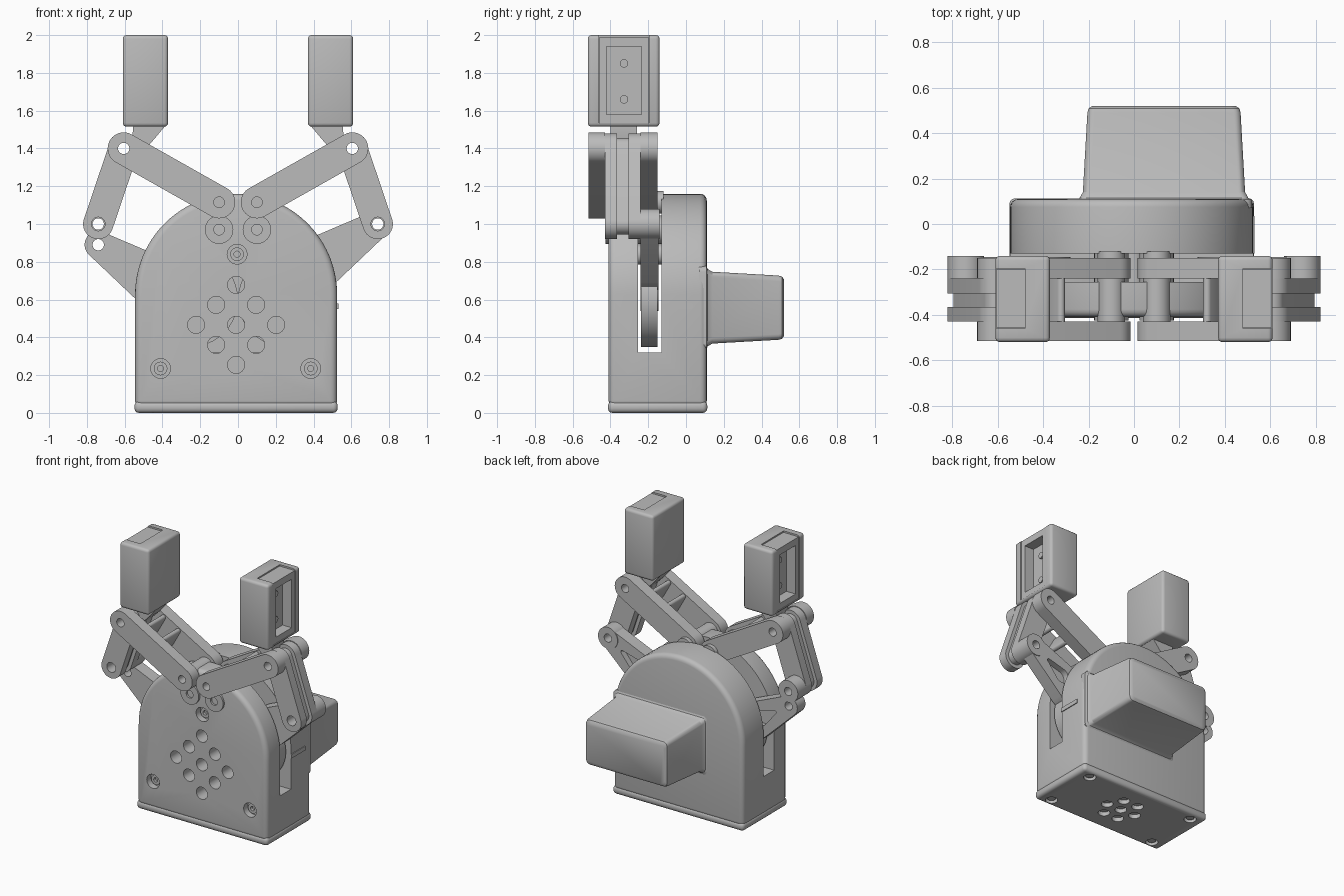
import bpy, bmesh, math
from mathutils import Matrix, Vector
from mathutils.geometry import convex_hull_2d

if "Cube" in bpy.data.objects:
    bpy.data.objects.remove(bpy.data.objects["Cube"], do_unlink=True)

grey = bpy.data.materials.new("plain_grey")
grey.use_nodes = True
grey.diffuse_color = (0.5, 0.5, 0.5, 1)
grey.node_tree.nodes["Principled BSDF"].inputs["Base Color"].default_value = (0.5, 0.5, 0.5, 1)


# ---------- helpers ----------
def finish(name, bm):
    bmesh.ops.recalc_face_normals(bm, faces=bm.faces)
    mesh = bpy.data.meshes.new(name)
    bm.to_mesh(mesh)
    bm.free()
    mesh.materials.append(grey)
    ob = bpy.data.objects.new(name, mesh)
    bpy.context.collection.objects.link(ob)
    return ob


def bake(ob):
    """Replace the mesh with its modified version."""
    bpy.context.view_layer.update()
    graph = bpy.context.evaluated_depsgraph_get()
    mesh = bpy.data.meshes.new_from_object(ob.evaluated_get(graph))
    ob.modifiers.clear()
    ob.data = mesh


def bevel(ob, width, segments=3):
    m = ob.modifiers.new("bevel", "BEVEL")
    m.width, m.segments = width, segments
    m.limit_method, m.angle_limit = "ANGLE", math.radians(40)
    bake(ob)
    return ob


def cut(ob, *cutters):
    for c in cutters:
        m = ob.modifiers.new("cut", "BOOLEAN")
        m.operation, m.solver, m.object = "DIFFERENCE", "EXACT", c
        bake(ob)
        bpy.data.objects.remove(c, do_unlink=True)
    return ob


def prism(name, outline, y0, y1):
    """Extrude an x-z outline along y."""
    bm = bmesh.new()
    a = [bm.verts.new((x, y0, z)) for x, z in outline]
    b = [bm.verts.new((x, y1, z)) for x, z in outline]
    bm.faces.new(a)
    bm.faces.new(b[::-1])
    for i in range(len(a)):
        j = (i + 1) % len(a)
        bm.faces.new((a[i], b[i], b[j], a[j]))
    return finish(name, bm)


def box(name, x0, x1, y0, y1, z0, z1):
    xa, xb = sorted((x0, x1))
    return prism(name, [(xa, z0), (xb, z0), (xb, z1), (xa, z1)], y0, y1)


def hull(circles, n=40):
    """Outline wrapped round circles given as (x, z, radius)."""
    pts = [(x + r * math.cos(k * math.tau / n), z + r * math.sin(k * math.tau / n))
           for x, z, r in circles for k in range(n)]
    return [pts[i] for i in convex_hull_2d(pts)]


def disc(name, x, z, r, y0, y1):
    return prism(name, hull([(x, z, r)]), y0, y1)


def upright(name, x, y, r, z0, z1, axis="Z"):
    """Cylinder along z, or along x when axis is X (z0, z1 are then x limits and x is z)."""
    bm = bmesh.new()
    bmesh.ops.create_cone(bm, cap_ends=True, segments=24, radius1=r, radius2=r, depth=abs(z1 - z0))
    mid = (z0 + z1) / 2
    if axis == "X":
        mat = Matrix.Translation((mid, y, x)) @ Matrix.Rotation(math.pi / 2, 4, "Y")
    else:
        mat = Matrix.Translation((x, y, mid))
    bmesh.ops.transform(bm, matrix=mat, verts=bm.verts)
    return finish(name, bm)


# ---------- housing ----------
CX, R, ZC = -0.01, 0.535, 0.625
arch = [(CX - R, 0.03), (CX + R, 0.03)]
arch += [(CX + R * math.cos(k * math.pi / 48), ZC + R * math.sin(k * math.pi / 48)) for k in range(49)]
housing = bevel(prism("housing", arch, -0.41, 0.11), 0.035, 4)
cut(housing, box("slot_cutter", -1, 1, -0.255, -0.13, 0.32, 1.5))

# vent holes in a diamond, screw holes and sunk screws
STEP = 0.106
for i in (-1, 0, 1):
    for j in (-1, 0, 1):
        cut(housing, disc("vent_cutter", CX + (i - j) * STEP, 0.466 + (i + j) * STEP, 0.045, -0.5, -0.2))
for x, z in ((-0.41, 0.235), (0.385, 0.235), (-0.005, 0.84)):
    cut(housing, disc("screw_cutter", x, z, 0.052, -0.5, -0.36))
    screw = disc("housing_screw", x, z, 0.036, -0.37, -0.34)
    screw.location.y = -0.01
    cut(screw, disc("socket_cutter", x, z, 0.016, -0.5, -0.355))
disc("centre_spacer", -0.005, 0.84, 0.055, -0.27, -0.12)

# base plate with holes underneath
base = bevel(box("base_plate", CX - 0.538, CX + 0.538, -0.413, 0.113, 0, 0.062), 0.024)
for x in (CX - 0.44, CX + 0.44):
    for y in (-0.35, 0.05):
        cut(base, upright("corner_cutter", x, y, 0.042, -0.1, 0.03))
        upright("base_screw", x, y, 0.028, 0.012, 0.04)
for k in range(7):
    d = 0.12 if k else 0
    a = k * math.pi / 3
    cut(base, upright("base_vent_cutter", CX + d * math.cos(a), -0.15 + d * math.sin(a), 0.04, -0.1, 0.05))

# ---------- motor cover: rounded rectangle loft with a flared foot ----------
bm = bmesh.new()
rings = []
for y, grow in ((0.07, 0.03), (0.108, 0.03), (0.115, 0.014), (0.14, 0), (0.49, -0.02),
                (0.508, -0.025), (0.52, -0.042)):
    corner = 0.03
    hx, hz = 0.357 + grow - corner, 0.19 + grow - corner
    ring = []
    for q, (sx, sz) in enumerate(((1, 1), (-1, 1), (-1, -1), (1, -1))):
        for k in range(6):
            a = (q + k / 5) * math.pi / 2
            ring.append(bm.verts.new((0.132 + sx * hx + corner * math.cos(a), y,
                                      0.557 + sz * hz + corner * math.sin(a))))
    rings.append(ring)
for a, b in zip(rings, rings[1:]):
    for i in range(len(a)):
        j = (i + 1) % len(a)
        bm.faces.new((a[i], a[j], b[j], b[i]))
bm.faces.new(rings[0])
bm.faces.new(rings[-1])
finish("motor_cover", bm)
box("side_rib", 0.5, 0.531, -0.13, 0.035, 0.55, 0.58)

# ---------- linkage and fingers, one set per side ----------
for s, side, crank_z in ((-1, "right", 0.89), (1, "left", 1.0)):
    base_p, top_p, low_p = Vector((s * 0.1, 1.115)), Vector((s * 0.605, 1.4)), Vector((s * 0.74, 1.0))

    def hole(p, r=0.03, y0=-0.7, y1=0.05):
        return disc("pivot_cutter", p.x, p.y, r, y0, y1)

    # drive gear and crank in the slot
    hub = Vector((s * 0.42, crank_z - 0.21))
    end = Vector((s * 0.74, crank_z))
    disc(side + "_drive_gear", s * 0.25, 0.6, 0.25, -0.238, -0.152)
    crank = prism(side + "_crank", hull([(end.x, end.y, 0.072), (hub.x, hub.y, 0.14)]), -0.24, -0.145)
    a, b = end.lerp(hub, 0.36), end.lerp(hub, 0.72)
    cut(crank, hole(end), prism("crank_cutter", hull([(a.x, a.y, 0.012), (b.x, b.y, 0.055)]), -0.19, 0))
    if s > 0:
        disc("left_crank_boss", end.x, end.y, 0.08, -0.24, -0.14)
        cut(bpy.data.objects["left_crank_boss"], hole(end))
    else:
        boss = prism("right_crank_boss", hull([(low_p.x, low_p.y, 0.08)]), -0.24, -0.14)
        cut(boss, hole(low_p))

    # paired arm plates joined by webs
    for label, y0, y1 in (("front", -0.515, -0.43), ("back", -0.24, -0.15)):
        arm = prism(f"{side}_{label}_arm", hull([(*base_p, 0.085), (*top_p, 0.085)]), y0, y1)
        cut(arm, hole(top_p), hole(base_p, 0.028, -0.7, -0.45))
    along = (top_p - base_p).normalized()
    across = Vector((-along.y, along.x)) * 0.062
    for t in (0.5, 0.74):
        m = base_p.lerp(top_p, t)
        prism(side + "_arm_web", hull([(*(m + across), 0.018), (*(m - across), 0.018)], 12), -0.44, -0.23)
    disc(side + "_arm_shaft", base_p.x, base_p.y, 0.06, -0.44, -0.12)

    # lower guide boss on the housing front
    guide = Vector((s * 0.1, 0.97))
    cut(disc(side + "_guide_boss", guide.x, guide.y, 0.075, -0.425, -0.12), hole(guide, 0.028, -0.7, -0.38))

    # finger link with an I-shaped section
    for label, y0, y1, r in (("front_flange", -0.43, -0.365, 0.08), ("back_flange", -0.305, -0.24, 0.08),
                             ("core", -0.37, -0.30, 0.055)):
        link = prism(f"{side}_finger_{label}", hull([(*top_p, r), (*low_p, r)]), y0, y1)
        cut(link, hole(top_p), hole(low_p, 0.036))

    # finger stem and tip
    stem = [(s * x, z) for x, z in ((0.55, 1.56), (0.38, 1.56), (0.38, 1.525), (0.46, 1.43),
                                    (0.53, 1.36), (0.56, 1.46))]
    prism(side + "_finger_stem", stem, -0.40, -0.26)
    pad = bevel(box(side + "_finger_pad", s * 0.37, s * 0.61, -0.52, -0.14, 1.515, 2.0), 0.02)
    cut(pad, box("pad_cutter", s * 0.48, s * 0.8, -0.46, -0.195, 1.535, 2.2))
    insert = box(side + "_pad_insert", s * 0.478, s * 0.605, -0.457, -0.198, 1.53, 1.99)
    cut(insert, box("insert_cutter", s * 0.53, s * 0.8, -0.42, -0.235, 1.58, 1.94))
    for z in (1.66, 1.85):
        upright(side + "_pad_screw", z, -0.328, 0.022, s * 0.52, s * 0.545, "X")

# ---------- shading: smooth curves, crisp edges ----------
parts = [o for o in bpy.context.scene.objects if o.type == "MESH"]
bpy.ops.object.select_all(action="DESELECT")
for ob in parts:
    ob.select_set(True)
bpy.context.view_layer.objects.active = parts[0]
bpy.ops.object.shade_smooth_by_angle(angle=math.radians(32))
